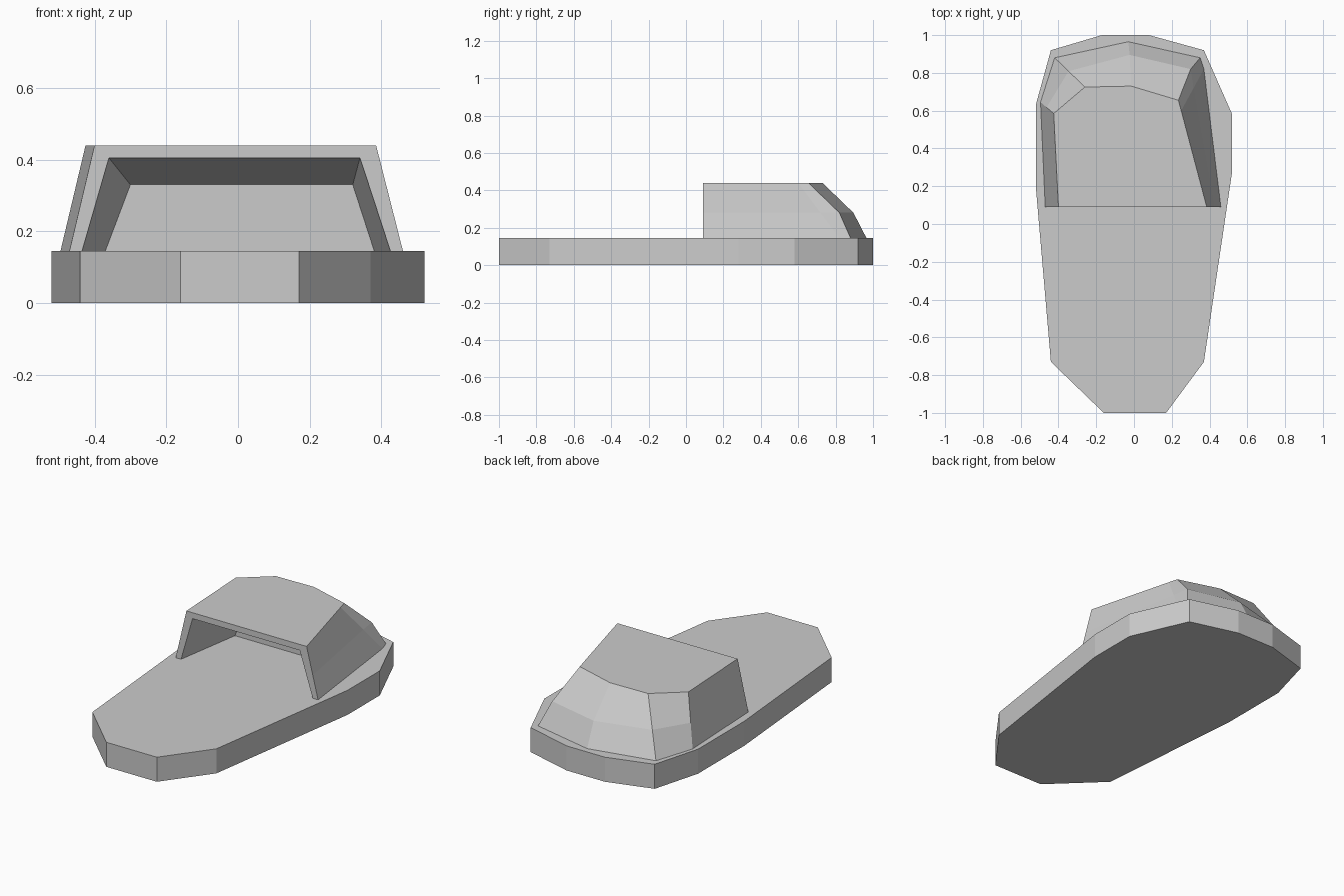
import bpy, bmesh
from mathutils import Vector

if "Cube" in bpy.data.objects:
    bpy.data.objects.remove(bpy.data.objects["Cube"])

SOLE_TOP, UPPER_TOP = 0.145, 0.44


def finish(name, bm):
    bmesh.ops.remove_doubles(bm, verts=bm.verts, dist=1e-5)
    bmesh.ops.recalc_face_normals(bm, faces=bm.faces)
    mesh = bpy.data.meshes.new(name)
    bm.to_mesh(mesh)
    bm.free()
    obj = bpy.data.objects.new(name, mesh)
    bpy.context.collection.objects.link(obj)
    return obj


def face(bm, pts):
    bm.faces.new([bm.verts.new(p) for p in pts])


def loft(bm, rings, closed=False):
    n = len(rings[0])
    for a, b in zip(rings, rings[1:]):
        for i in range(n if closed else n - 1):
            j = (i + 1) % n
            face(bm, [a[i], a[j], b[j], b[i]])


def ring(points, z):
    return [Vector((x, y, z)) for x, y in points]


# Sole: extruded foot outline
outline = [(-0.16, -1), (0.17, -1), (0.37, -0.73), (0.52, 0.28), (0.52, 0.58),
           (0.37, 0.92), (0.08, 1), (-0.17, 1), (-0.44, 0.92), (-0.52, 0.63),
           (-0.52, 0.20), (-0.44, -0.73)]
bm = bmesh.new()
low, high = ring(outline, 0), ring(outline, SOLE_TOP)
loft(bm, [low, high], closed=True)
face(bm, low)
face(bm, high)
finish("sole", bm)

# Upper: outer shell lofted from base, bulge and top lines
base = ring([(-0.47, 0.09), (-0.495, 0.645), (-0.42, 0.88), (-0.03, 0.965),
             (0.35, 0.88), (0.37, 0.82), (0.46, 0.09)], SOLE_TOP)
top = ring([(-0.40, 0.09), (-0.425, 0.585), (-0.26, 0.725), (-0.015, 0.73),
            (0.235, 0.655), (0.25, 0.60), (0.385, 0.09)], UPPER_TOP)
mid = [b.lerp(t, 0.46) for b, t in zip(base, top)]
mid[3].y = 0.895
mid[4] = Vector((0.30, 0.82, mid[4].z))
bm = bmesh.new()
loft(bm, [base, mid, top])
face(bm, top)


# Foot opening: tapered pocket behind the front rim
def arch(y, left, right, z):
    b0, b1 = Vector((left[0], y, SOLE_TOP)), Vector((right[0], y, SOLE_TOP))
    t0, t1 = Vector((left[1], y, z)), Vector((right[1], y, z))
    return [b0, b0.lerp(t0, 0.46), t0, t1, b1.lerp(t1, 0.46), b1]


rim = [base[0], mid[0], top[0], top[6], mid[6], base[6]]
mouth = arch(0.09, (-0.435, -0.36), (0.425, 0.34), 0.405)
inner = arch(0.50, (-0.37, -0.30), (0.38, 0.32), 0.33)
loft(bm, [rim, mouth, inner])
face(bm, inner)
face(bm, base + [mouth[-1], inner[-1], inner[0], mouth[0]])
finish("upper", bm)
